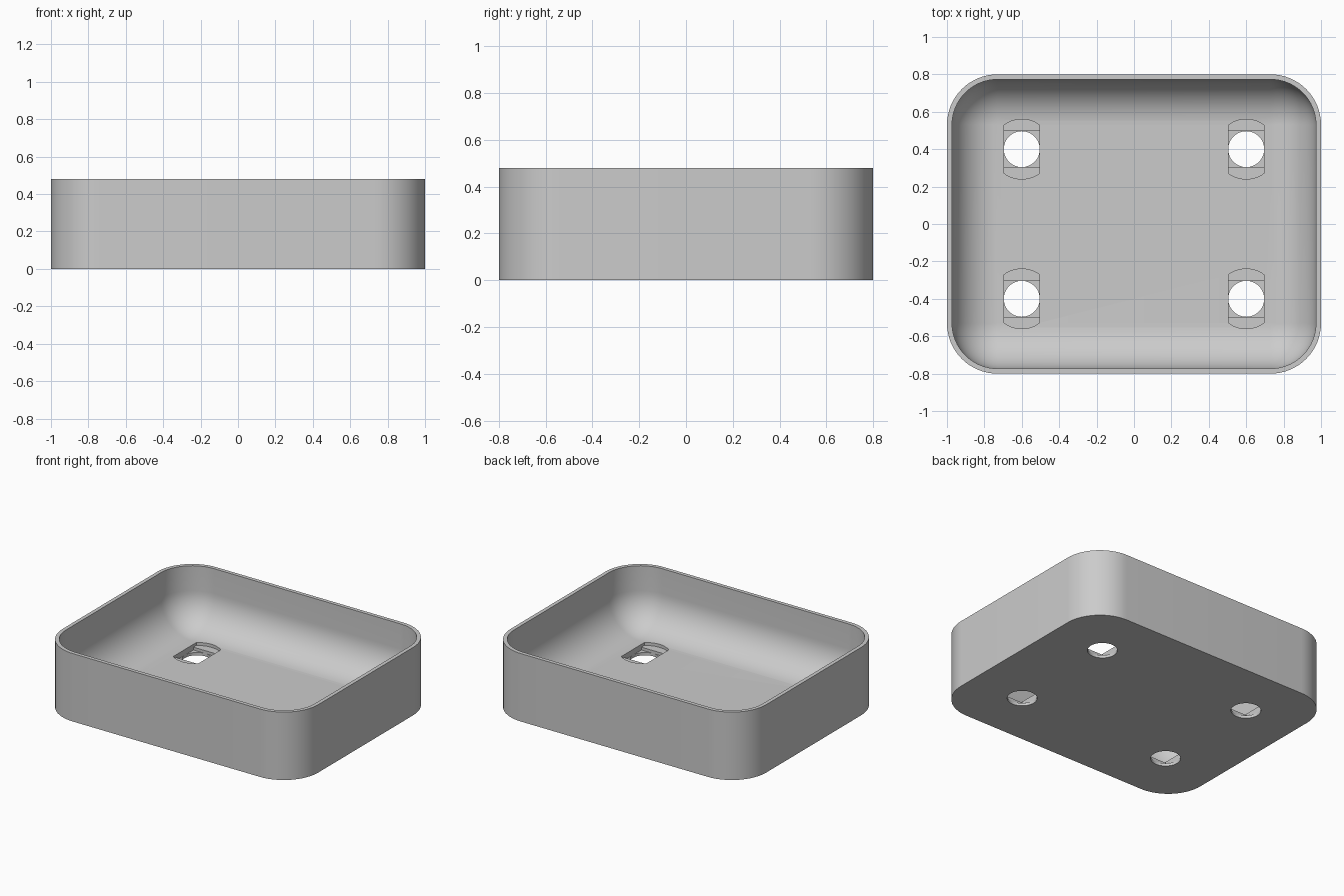
import bpy, bmesh, math

cube = bpy.data.objects.get("Cube")
if cube:
    bpy.data.objects.remove(cube, do_unlink=True)

HEIGHT, FLOOR, WALL = 0.48, 0.06, 0.027
CORNER = 0.27                      # outer corner radius
CORE_X, CORE_Y = 1 - CORNER, 0.8 - CORNER   # corner arc centres
HOLE_R, SLOT_R = 0.096, 0.16
SEGS = 16

grey = bpy.data.materials.new("plain grey")
grey.use_nodes = True
colour = (0.6, 0.6, 0.6, 1)
grey.diffuse_color = colour
grey.node_tree.nodes["Principled BSDF"].inputs["Base Color"].default_value = colour


def make_object(name, bm):
    bmesh.ops.recalc_face_normals(bm, faces=bm.faces)
    mesh = bpy.data.meshes.new(name)
    bm.to_mesh(mesh)
    bm.free()
    obj = bpy.data.objects.new(name, mesh)
    mesh.materials.append(grey)
    bpy.context.collection.objects.link(obj)
    return obj


def rounded_ring(bm, radius, z):
    """Rounded rectangle: four corner arcs about fixed centres."""
    ring = []
    for q, (sx, sy) in enumerate(((1, 1), (-1, 1), (-1, -1), (1, -1))):
        for i in range(SEGS + 1):
            a = (q + i / SEGS) * math.pi / 2
            ring.append(bm.verts.new((sx * CORE_X + radius * math.cos(a),
                                      sy * CORE_Y + radius * math.sin(a), z)))
    return ring


def prism(name, points, z0, z1):
    bm = bmesh.new()
    face = bm.faces.new([bm.verts.new((x, y, z0)) for x, y in points])
    top = bmesh.ops.extrude_face_region(bm, geom=[face])["geom"]
    bmesh.ops.translate(bm, vec=(0, 0, z1 - z0),
                        verts=[v for v in top if isinstance(v, bmesh.types.BMVert)])
    obj = make_object(name, bm)
    obj.hide_render = True
    return obj


def arc(radius, start, end, steps):
    return [(radius * math.cos(start + (end - start) * i / steps),
             radius * math.sin(start + (end - start) * i / steps))
            for i in range(steps + 1)]


# Tray shell: outer wall, rim, inner wall and filleted floor as one lofted skin
bm = bmesh.new()
inner = CORNER - WALL
profile = [(CORNER, 0), (CORNER, HEIGHT), (inner, HEIGHT)]
for i in range(SEGS):
    t = i / SEGS * math.pi / 2
    profile.append((inner * math.cos(t), FLOOR + inner * (1 - math.sin(t))))
rings = [rounded_ring(bm, r, z) for r, z in profile]
for a, b in zip(rings, rings[1:]):
    for i in range(len(a)):
        j = (i + 1) % len(a)
        bm.faces.new((a[i], a[j], b[j], b[i]))
bm.faces.new(rings[0])
# The fillet ends on the plain rectangle of the flat floor
floor = [bm.verts.new((sx * CORE_X, sy * CORE_Y, FLOOR))
         for sx, sy in ((1, 1), (-1, 1), (-1, -1), (1, -1))]
bm.faces.new(floor)
last, n = rings[-1], SEGS + 1
for q in range(4):
    for i in range(SEGS):
        bm.faces.new((last[q * n + i], last[q * n + i + 1], floor[q]))
    nxt = (q + 1) % 4
    bm.faces.new((last[q * n + SEGS], last[nxt * n], floor[nxt], floor[q]))
tray = make_object("tray", bm)

# Stepped screw holes: round below, square in the middle, round-ended slot on top
half = math.acos(HOLE_R / SLOT_R)
circle = arc(HOLE_R, 0, math.tau, 48)[:-1]
square = [(sx * HOLE_R, sy * HOLE_R) for sx, sy in ((1, 1), (-1, 1), (-1, -1), (1, -1))]
slot = arc(SLOT_R, half, math.pi - half, 12) + arc(SLOT_R, math.pi + half, math.tau - half, 12)
steps = (("round_cutter", circle, -0.1, FLOOR / 2),
         ("square_cutter", square, FLOOR / 3, FLOOR * 0.8),
         ("slot_cutter", slot, FLOOR * 2 / 3, FLOOR + 0.1))

bpy.context.view_layer.objects.active = tray
for x in (-0.6, 0.6):
    for y in (-0.4, 0.4):
        for name, points, z0, z1 in steps:
            cutter = prism(name, [(x + px, y + py) for px, py in points], z0, z1)
            mod = tray.modifiers.new(name, "BOOLEAN")
            mod.operation, mod.solver, mod.object = "DIFFERENCE", "EXACT", cutter
            bpy.ops.object.modifier_apply(modifier=mod.name)
            bpy.data.objects.remove(cutter, do_unlink=True)

# Smooth the rounded walls, keep rim and hole edges sharp
bpy.ops.object.select_all(action="DESELECT")
tray.select_set(True)
bpy.ops.object.shade_smooth_by_angle(angle=math.radians(30))
